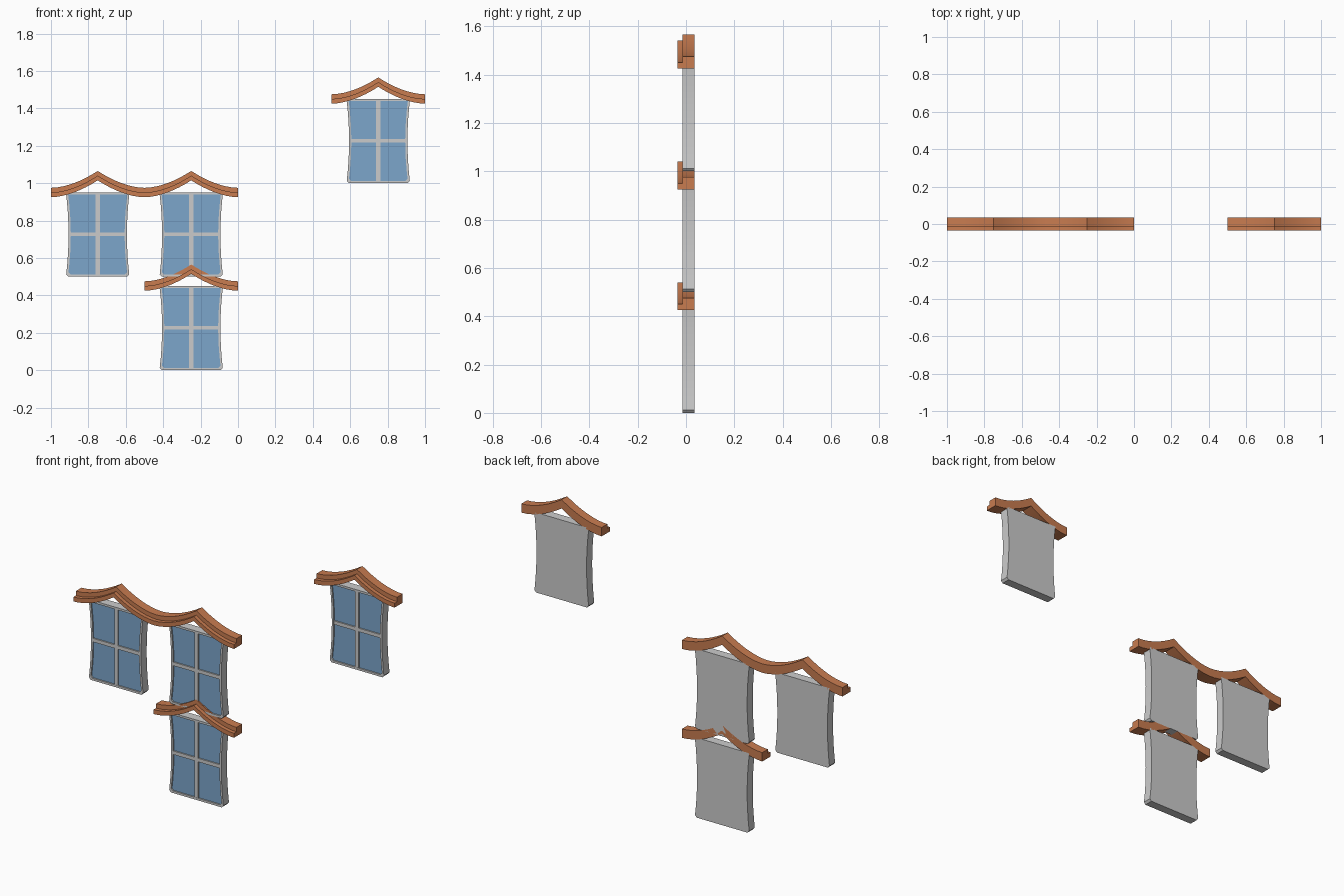
import bpy, bmesh, math

if "Cube" in bpy.data.objects:
    bpy.data.objects.remove(bpy.data.objects["Cube"])

FRONT, BACK, STEP = -0.014, 0.036, -0.036   # depth planes
H = 0.45                                    # window height


def material(name, rgb):
    m = bpy.data.materials.new(name)
    m.diffuse_color = (*rgb, 1)
    m.use_nodes = True
    m.node_tree.nodes["Principled BSDF"].inputs["Base Color"].default_value = m.diffuse_color
    return m


TILE = material("terracotta", (0.58, 0.2, 0.08))
GLASS = material("blue glass", (0.2, 0.38, 0.6))


def add_object(name, bm, mat=None):
    bmesh.ops.recalc_face_normals(bm, faces=bm.faces)
    me = bpy.data.meshes.new(name)
    bm.to_mesh(me)
    bm.free()
    ob = bpy.data.objects.new(name, me)
    bpy.context.collection.objects.link(ob)
    if mat:
        me.materials.append(mat)
    bpy.ops.object.select_all(action='DESELECT')
    ob.select_set(True)
    bpy.context.view_layer.objects.active = ob
    bpy.ops.object.shade_smooth_by_angle(angle=math.radians(25))
    return ob


def bridge(bm, a, b, closed=True):
    n = len(a)
    for i in range(n if closed else n - 1):
        j = (i + 1) % n
        bm.faces.new((a[i], a[j], b[j], b[i]))


def outline(border):
    # waisted window outline with small bottom chamfers
    c = 0.012
    zs = [c + (H - c) * i / 8 for i in range(9)]
    right = [(0.17 - c, 0)] + [(0.156 + 0.014 * ((z - 0.225) / 0.225) ** 2, z) for z in zs]
    right = [(x - border, border + z * (H - 2 * border) / H) for x, z in right]
    return right + [(-x, z) for x, z in reversed(right)]


def ring(bm, pts, y, cx, z0):
    return [bm.verts.new((cx + x, y, z0 + z)) for x, z in pts]


def window(cx, z0):
    outer, inner = outline(0), outline(0.012)
    # frame with closed back and recessed front
    bm = bmesh.new()
    loops = [ring(bm, outer, BACK, cx, z0), ring(bm, outer, FRONT, cx, z0),
             ring(bm, inner, FRONT, cx, z0), ring(bm, inner, -0.003, cx, z0)]
    for a, b in zip(loops, loops[1:]):
        bridge(bm, a, b)
    bm.faces.new(loops[0])
    bm.faces.new(loops[-1])
    add_object("window_frame", bm)
    # glass
    bm = bmesh.new()
    front, back = (ring(bm, inner, y, cx, z0) for y in (-0.006, -0.003))
    bridge(bm, front, back)
    bm.faces.new(front)
    bm.faces.new(back)
    add_object("window_glass", bm, GLASS)
    # glazing bars
    bm = bmesh.new()
    for sx, sz in ((0.022, H - 0.02), (0.294, 0.02)):
        vs = bmesh.ops.create_cube(bm, size=1)['verts']
        bmesh.ops.scale(bm, vec=(sx, 0.01, sz), verts=vs)
        bmesh.ops.translate(bm, vec=(cx, -0.0085, z0 + 0.227), verts=vs)
    add_object("glazing_bars", bm)


def roof(x0, z0, arches):
    # stepped cross-section swept along pointed arches
    section = [(BACK, -0.05), (BACK, 0), (FRONT, 0),
               (FRONT, -0.025), (STEP, -0.025), (STEP, -0.05)]
    n = 16
    bm = bmesh.new()
    loops = []
    for i in range(n * arches + 1):
        t = (i / n) % 1
        rise = 0.09 * (1 - abs(2 * t - 1)) ** 1.8
        loops.append([bm.verts.new((x0 + 0.5 * i / n, y, z0 + 0.475 + rise + dz))
                      for y, dz in section])
    for a, b in zip(loops, loops[1:]):
        bridge(bm, a, b)
    bm.faces.new(loops[0])
    bm.faces.new(loops[-1])
    add_object("eave_roof", bm, TILE)


for cx, z0 in ((-0.75, 0.5), (-0.25, 0.5), (-0.25, 0), (0.75, 1)):
    window(cx, z0)
for x0, z0, arches in ((-1, 0.5, 2), (-0.5, 0, 1), (0.5, 1, 1)):
    roof(x0, z0, arches)
